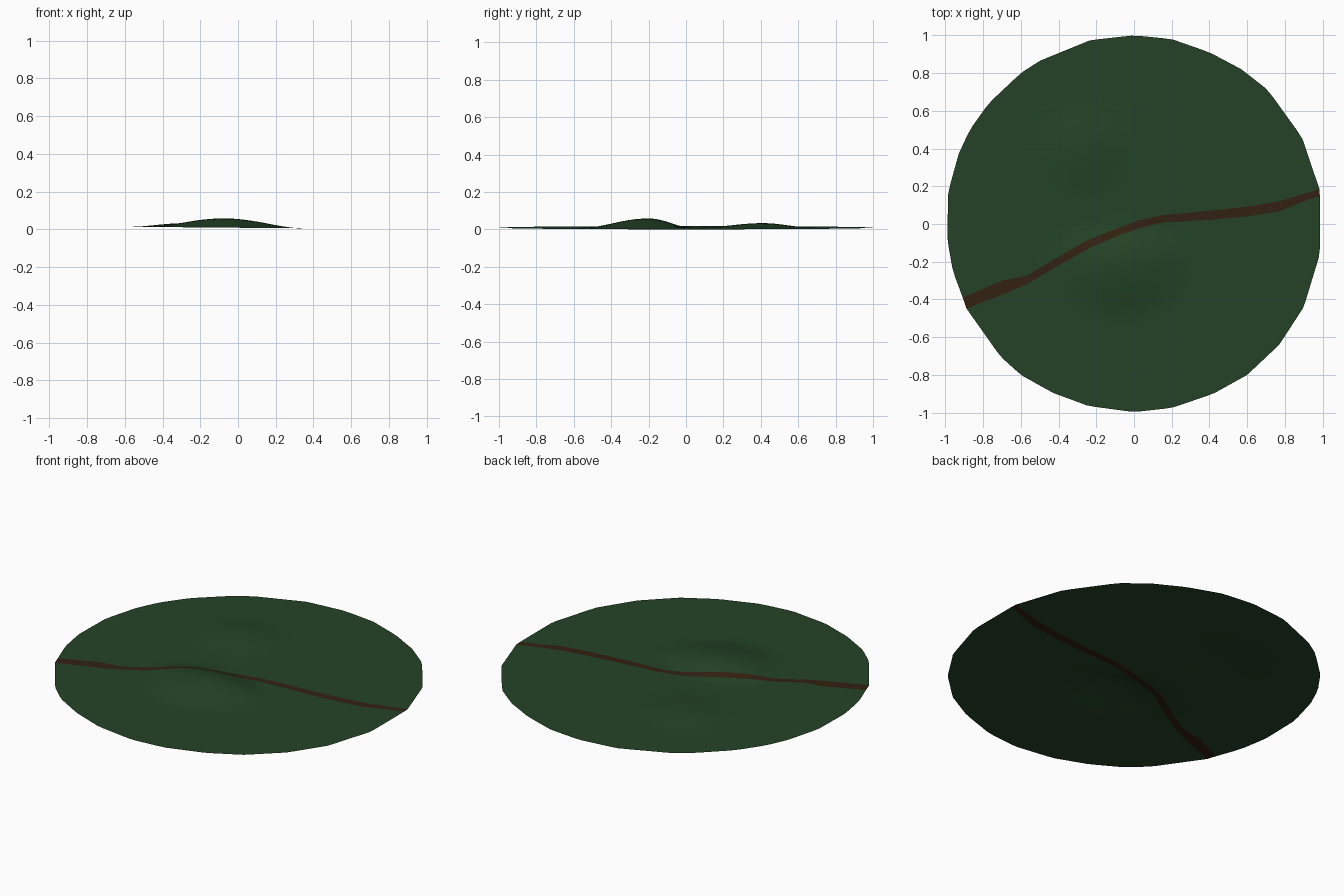
import bpy, bmesh
from mathutils import Vector

if "Cube" in bpy.data.objects:
    bpy.data.objects.remove(bpy.data.objects["Cube"])


def material(name, rgb):
    m = bpy.data.materials.new(name)
    m.diffuse_color = (*rgb, 1)
    m.use_nodes = True
    m.node_tree.nodes["Principled BSDF"].inputs["Base Color"].default_value = m.diffuse_color
    return m


grass = material("dark green grass", (0.018, 0.056, 0.020))
dirt = material("dark brown dirt", (0.032, 0.015, 0.0055))


def bump(x, y, cx, cy, rx, r_south, r_north, h):
    ry = r_north if y > cy else r_south
    d = ((x - cx) / rx) ** 2 + ((y - cy) / ry) ** 2
    return h * (1 - d) ** 2 if d < 1 else 0


def height(x, y):
    # gentle tilt with two low mounds
    return (max(0, 0.0087 - 0.0088 * x)
            + bump(x, y, -0.07, -0.20, 0.41, 0.34, 0.22, 0.049)
            + bump(x, y, -0.27, 0.41, 0.30, 0.30, 0.24, 0.022))


def resample(points, n):
    # evenly spaced points along a polyline
    pts = [Vector(p) for p in points]
    cum = [0]
    for a, b in zip(pts, pts[1:]):
        cum.append(cum[-1] + (b - a).length)
    out, k = [], 0
    for i in range(n + 1):
        s = cum[-1] * i / n
        while k < len(pts) - 2 and cum[k + 1] < s:
            k += 1
        out.append(pts[k].lerp(pts[k + 1], (s - cum[k]) / (cum[k + 1] - cum[k])))
    return out


def loft(bm, low, high, rows):
    # sheet between two lines (low = south side), draped over the terrain
    grid = []
    for r in range(rows + 1):
        line = [a.lerp(b, r / rows) for a, b in zip(low, high)]
        grid.append([bm.verts.new((p.x, p.y, height(p.x, p.y))) for p in line])
    for r in range(rows):
        for i in range(len(low) - 1):
            bm.faces.new((grid[r][i], grid[r][i + 1], grid[r + 1][i + 1], grid[r + 1][i]))


def finish(bm, name, mat):
    bmesh.ops.remove_doubles(bm, verts=bm.verts, dist=0.0005)
    bmesh.ops.recalc_face_normals(bm, faces=bm.faces)
    for f in bm.faces:
        f.normal_update()
        if f.normal.z < 0:
            f.normal_flip()
        f.smooth = True
    me = bpy.data.meshes.new(name)
    bm.to_mesh(me)
    bm.free()
    me.materials.append(mat)
    bpy.context.collection.objects.link(bpy.data.objects.new(name, me))


# edges of the winding path, west to east
path_north = [(-0.908, -0.390), (-0.70, -0.30), (-0.57, -0.275), (-0.42, -0.185), (-0.25, -0.087),
              (-0.1, -0.027), (0.02, 0.018), (0.15, 0.047), (0.4, 0.07), (0.6, 0.092),
              (0.77, 0.12), (0.9, 0.16), (0.983, 0.185)]
path_south = [(-0.888, -0.448), (-0.66, -0.36), (-0.57, -0.32), (-0.4, -0.22), (-0.23, -0.125),
              (-0.08, -0.06), (0.04, -0.02), (0.15, 0.008), (0.4, 0.022), (0.6, 0.04),
              (0.77, 0.067), (0.9, 0.12), (0.985, 0.150)]

# faceted rim, west to east
rim_north = [path_north[0], (-0.96, -0.25), (-0.99, -0.08), (-0.985, 0.17), (-0.93, 0.37), (-0.87, 0.5),
             (-0.77, 0.64), (-0.6, 0.80), (-0.5, 0.865), (-0.23, 0.975), (0, 1.0), (0.2, 0.98),
             (0.4, 0.91), (0.57, 0.82), (0.71, 0.71), (0.89, 0.46), path_north[-1]]
rim_south = [path_south[0], (-0.71, -0.70), (-0.6, -0.80), (-0.43, -0.895), (-0.24, -0.965), (0, -0.997),
             (0.2, -0.975), (0.42, -0.90), (0.6, -0.80), (0.77, -0.64), (0.9, -0.44),
             (0.985, -0.16), path_south[-1]]

N = 60
pn, ps = resample(path_north, N), resample(path_south, N)

# grass on both sides of the path
bm = bmesh.new()
loft(bm, pn, resample(rim_north, N), 24)
loft(bm, resample(rim_south, N), ps, 24)
finish(bm, "grass_ground", grass)

# dirt path strip
bm = bmesh.new()
loft(bm, ps, pn, 2)
finish(bm, "dirt_path", dirt)
